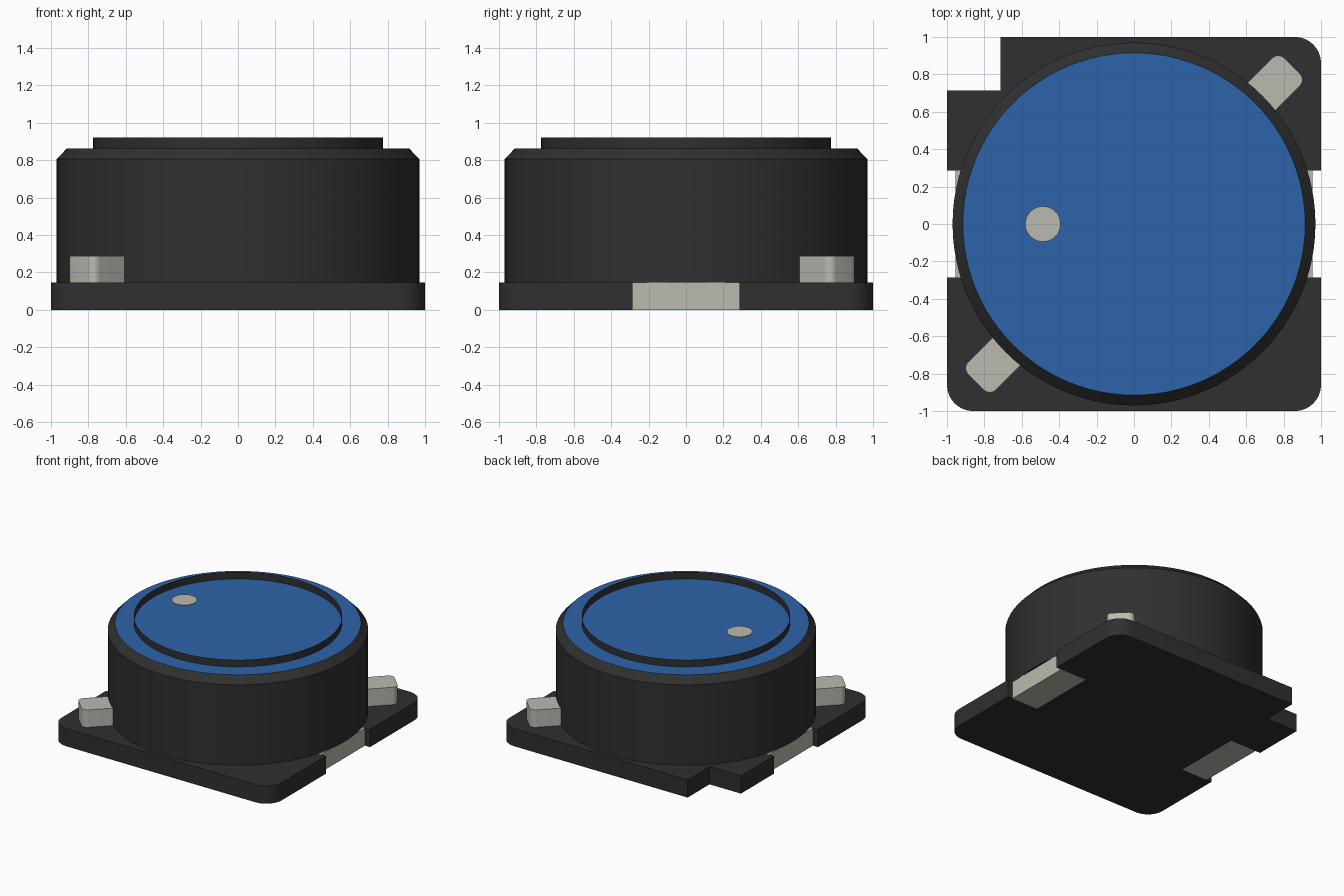
import bpy, bmesh, math

cube = bpy.data.objects.get("Cube")
if cube:
    bpy.data.objects.remove(cube, do_unlink=True)


def material(name, rgb, roughness=0.5):
    m = bpy.data.materials.new(name)
    m.use_nodes = True
    m.diffuse_color = (*rgb, 1)
    bsdf = m.node_tree.nodes["Principled BSDF"]
    bsdf.inputs["Base Color"].default_value = (*rgb, 1)
    bsdf.inputs["Roughness"].default_value = roughness
    return m


BLACK = material("matte black", (0.029, 0.029, 0.029))
BLUE = material("blue", (0.027, 0.125, 0.400))
TIN = material("warm grey tin", (0.500, 0.490, 0.430))


def finish(name, bm, mats):
    mesh = bpy.data.meshes.new(name)
    bm.to_mesh(mesh)
    bm.free()
    for m in mats:
        mesh.materials.append(m)
    for p in mesh.polygons:
        p.use_smooth = True
    mesh.set_sharp_from_angle(angle=math.radians(30))
    ob = bpy.data.objects.new(name, mesh)
    bpy.context.collection.objects.link(ob)
    return ob


def extrude_outline(name, outline, z0, z1, mat):
    """Solid from a counter-clockwise xy outline."""
    bm = bmesh.new()
    low = [bm.verts.new((x, y, z0)) for x, y in outline]
    high = [bm.verts.new((x, y, z1)) for x, y in outline]
    bm.faces.new(low[::-1])
    bm.faces.new(high)
    for i in range(len(low)):
        j = (i + 1) % len(low)
        bm.faces.new((low[i], low[j], high[j], high[i]))
    return finish(name, bm, [mat])


def lathe(name, profile, mats, caps=True, sides=96):
    """Revolve (radius, z) pairs, listed bottom to top, about z."""
    bm = bmesh.new()
    rings = [[bm.verts.new((r * math.cos(math.tau * i / sides),
                            r * math.sin(math.tau * i / sides), z))
              for i in range(sides)] for r, z in profile]
    for a, b in zip(rings, rings[1:]):
        for i in range(sides):
            j = (i + 1) % sides
            bm.faces.new((a[i], a[j], b[j], b[i]))
    if caps:
        bm.faces.new(rings[0][::-1])
        bm.faces.new(rings[-1]).material_index = len(mats) - 1
    return finish(name, bm, mats)


def arc(cx, cy, r, start, steps=8):
    """Quarter-circle corner, counter-clockwise from the start angle."""
    return [(cx + r * math.cos(math.radians(start + 90 * i / steps)),
             cy + r * math.sin(math.radians(start + 90 * i / steps)))
            for i in range(steps + 1)]


BASE_TOP = 0.145
SLOT = 0.285       # half width of the terminal slots, also size of the corner cut
INNER = 0.715      # inner end of the terminals
R = 0.14           # base corner radius

# Base plate: three rounded corners, one cut corner, a slot on each side
outline = (arc(-1 + R, -1 + R, R, 180) + arc(1 - R, -1 + R, R, 270)
           + [(1, -SLOT), (INNER, -SLOT), (INNER, SLOT), (1, SLOT)]
           + arc(1 - R, 1 - R, R, 0)
           + [(-INNER, 1), (-INNER, INNER), (-1, INNER)]
           + [(-1, SLOT), (-INNER, SLOT), (-INNER, -SLOT), (-1, -SLOT)])
extrude_outline("base_plate", outline, 0, BASE_TOP, BLACK)

# Solder terminals filling the slots, set back from the base edge
for name, x0, x1 in (("left_terminal", INNER, 0.955),
                     ("right_terminal", -0.955, -INNER)):
    extrude_outline(name, [(x0, -SLOT), (x1, -SLOT), (x1, SLOT), (x0, SLOT)],
                    0, BASE_TOP, TIN)

# Round body with chamfered rim and blue top face
lathe("body", [(0.97, BASE_TOP), (0.97, 0.805), (0.915, 0.862)], [BLACK, BLUE])

# Thin open collar on the top face
lathe("top_collar", [(0.775, 0.862), (0.775, 0.92)], [BLACK], caps=False)

# Polarity dot level with the collar rim
dot = lathe("marker_dot", [(0.095, 0.917), (0.095, 0.922)], [TIN], sides=32)
dot.location.x = -0.487

# Wire lugs on the diagonal, with rounded outer ends
W, END, CR = 0.105, 1.195, 0.045
lug = ([(0.90, -W)] + arc(END - CR, -W + CR, CR, 270, 6)
       + arc(END - CR, W - CR, CR, 0, 6) + [(0.90, W)])
for name, angle in (("back_left_lug", 45), ("front_right_lug", 225)):
    ob = extrude_outline(name, lug, BASE_TOP, 0.288, TIN)
    ob.rotation_euler.z = math.radians(angle)
